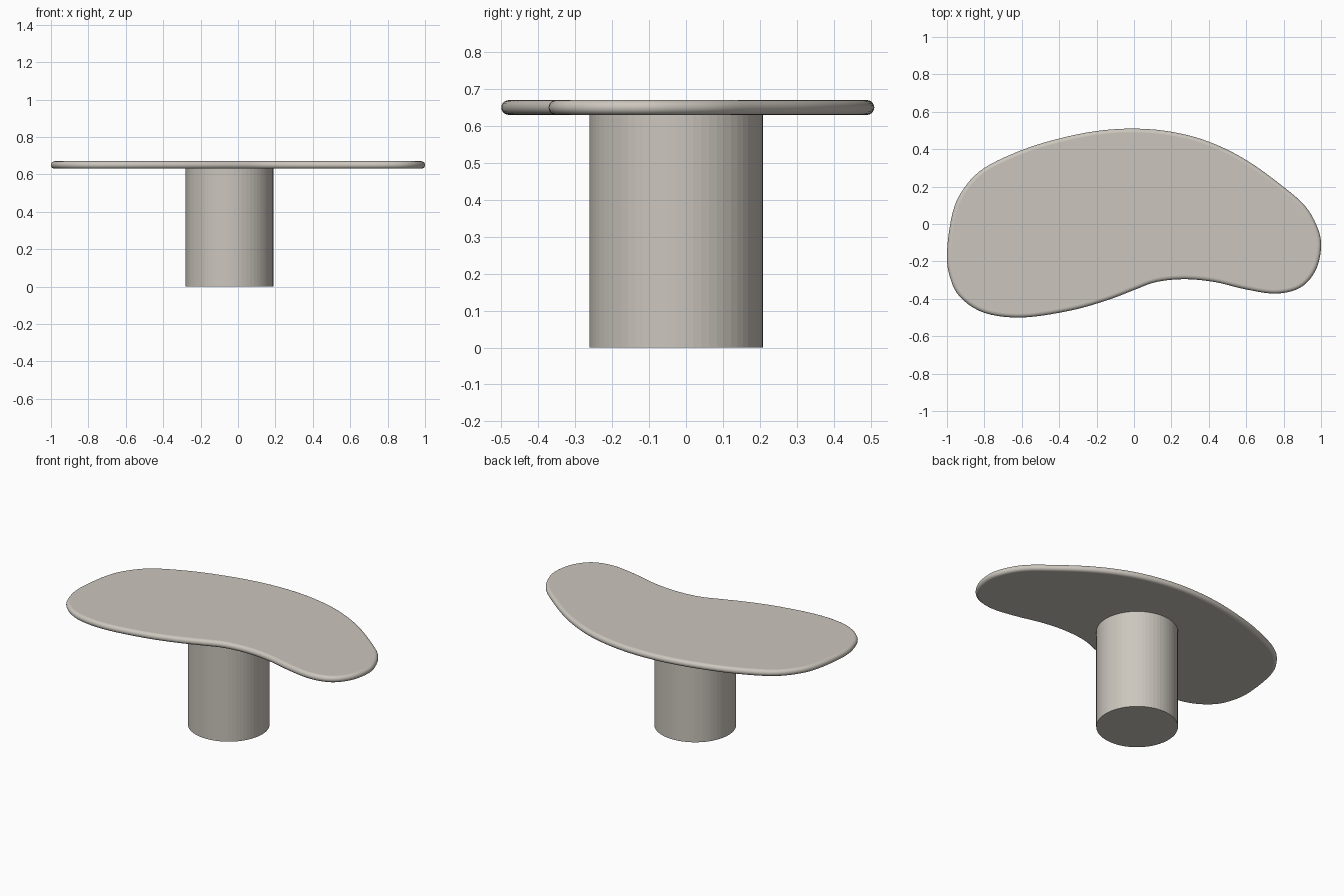
import bpy, bmesh, math
from mathutils import Vector

if "Cube" in bpy.data.objects:
    bpy.data.objects.remove(bpy.data.objects["Cube"])

stone = bpy.data.materials.new("warm_grey_stone")
stone.diffuse_color = (0.60, 0.565, 0.51, 1)
stone.use_nodes = True
stone.node_tree.nodes["Principled BSDF"].inputs["Base Color"].default_value = stone.diffuse_color


def finish(name, bm):
    bmesh.ops.recalc_face_normals(bm, faces=bm.faces)
    mesh = bpy.data.meshes.new(name)
    bm.to_mesh(mesh)
    bm.free()
    mesh.materials.append(stone)
    ob = bpy.data.objects.new(name, mesh)
    bpy.context.collection.objects.link(ob)
    return ob


# Kidney-shaped outline, clockwise seen from above
OUTLINE = [(-1, -.15), (-.97, .06), (-.91, .19), (-.80, .30), (-.60, .395), (-.40, .457),
           (-.20, .497), (0, .51), (.20, .493), (.40, .44), (.60, .342), (.80, .198),
           (.92, .09), (.985, -.03), (1, -.13), (.97, -.25), (.89, -.34), (.76, -.372),
           (.60, -.35), (.43, -.31), (.27, -.295), (.12, -.31), (0, -.353), (-.15, -.41),
           (-.35, -.465), (-.60, -.50), (-.80, -.475), (-.93, -.39), (-.985, -.28)]


def smooth_loop(pts, steps):
    """Closed Catmull-Rom curve through the points."""
    pts = [Vector(p) for p in pts]
    n, out = len(pts), []
    for i in range(n):
        a, b, c, d = (pts[(i + k) % n] for k in (-1, 0, 1, 2))
        for s in range(steps):
            t = s / steps
            out.append(0.5 * (2 * b + (c - a) * t + (2 * a - 5 * b + 4 * c - d) * t * t
                              + (3 * b - a - 3 * c + d) * t ** 3))
    return out


# Table top: stacked inset rings give the rounded rim
loop = smooth_loop(OUTLINE, 5)
n = len(loop)
inward = []
for i in range(n):
    t = (loop[(i + 1) % n] - loop[i - 1]).normalized()
    inward.append(Vector((t.y, -t.x)))
R, Z, ARC = 0.02, 0.65, 10
bm = bmesh.new()
rings = []
for k in range(ARC + 1):
    a = -math.pi / 2 + math.pi * k / ARC
    inset = R * (1 - math.cos(a))
    rings.append([bm.verts.new((*(p + q * inset), Z + R * math.sin(a)))
                  for p, q in zip(loop, inward)])
for lo, hi in zip(rings, rings[1:]):
    for i in range(n):
        j = (i + 1) % n
        bm.faces.new((lo[i], lo[j], hi[j], hi[i])).smooth = True
bm.faces.new(rings[0])
bm.faces.new(rings[-1])
finish("table_top", bm)

# Pedestal: faceted drum, slightly off centre
bm = bmesh.new()
bmesh.ops.create_cone(bm, cap_ends=True, segments=64, radius1=.235, radius2=.235, depth=.63)
bmesh.ops.translate(bm, verts=bm.verts, vec=(-.046, -.027, .315))
finish("pedestal", bm)
